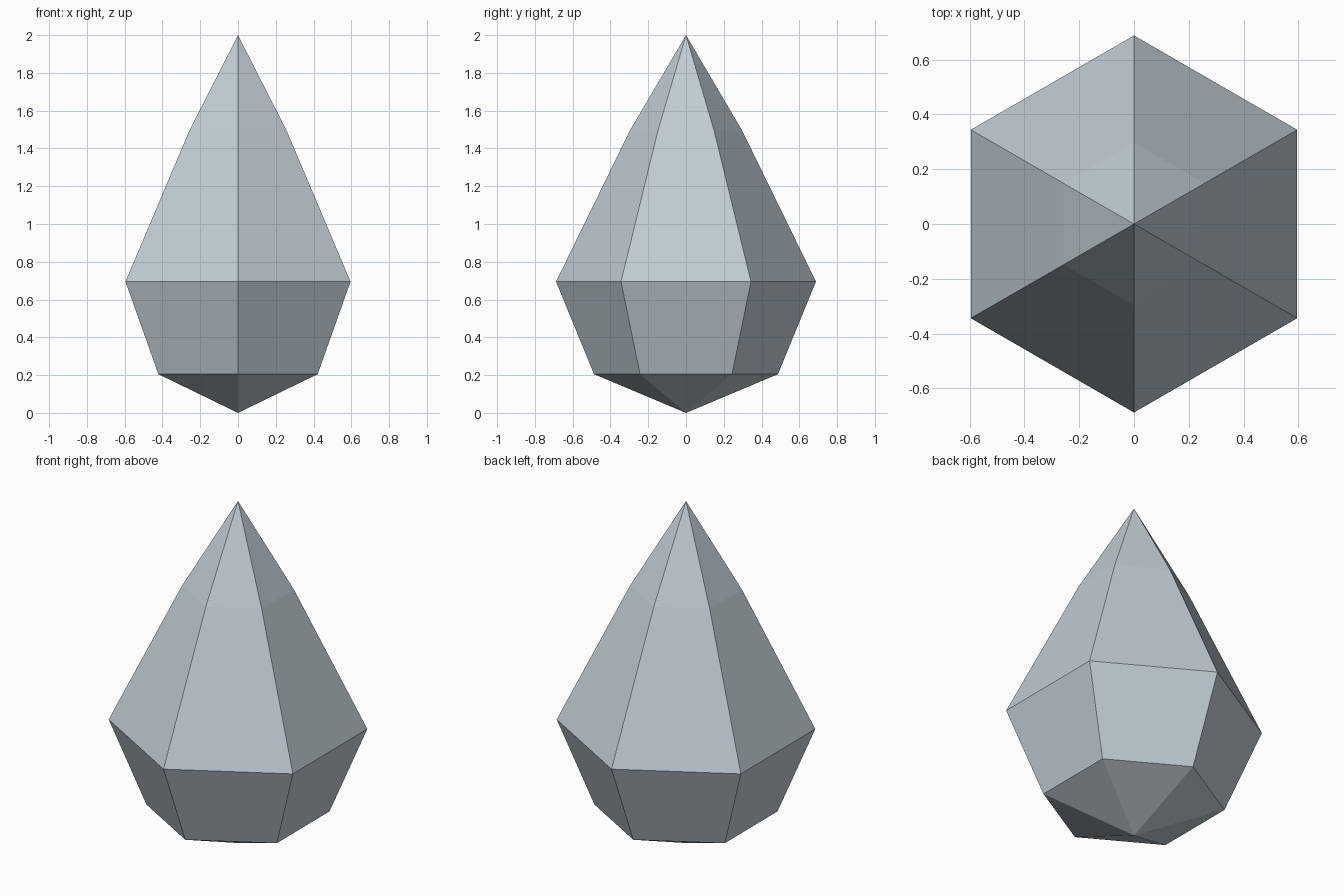
import bpy
import bmesh
from math import cos, sin, pi

cube = bpy.data.objects.get("Cube")
if cube:
    bpy.data.objects.remove(cube, do_unlink=True)

# Single pale blue-grey stone colour
mat = bpy.data.materials.new("pale_blue_grey")
mat.use_nodes = True
colour = (0.53, 0.61, 0.66, 1.0)
mat.diffuse_color = colour
mat.node_tree.nodes["Principled BSDF"].inputs["Base Color"].default_value = colour

# Six-sided rings as (radius, height), closed by a point at each end
SIDES = 6
PROFILE = [(0.487, 0.205), (0.688, 0.695), (0.297, 1.495)]

bm = bmesh.new()
bottom = bm.verts.new((0, 0, 0))
top = bm.verts.new((0, 0, 2))
rings = []
for radius, height in PROFILE:
    angles = [pi / 2 + 2 * pi * i / SIDES for i in range(SIDES)]
    rings.append([bm.verts.new((radius * cos(a), radius * sin(a), height)) for a in angles])

# Facets of the gem
for i in range(SIDES):
    j = (i + 1) % SIDES
    bm.faces.new((bottom, rings[0][j], rings[0][i]))
    for lower, upper in zip(rings, rings[1:]):
        bm.faces.new((lower[i], lower[j], upper[j], upper[i]))
    bm.faces.new((rings[-1][i], rings[-1][j], top))

bmesh.ops.recalc_face_normals(bm, faces=bm.faces)
mesh = bpy.data.meshes.new("crystal_drop")
bm.to_mesh(mesh)
bm.free()
mesh.materials.append(mat)
crystal = bpy.data.objects.new("crystal_drop", mesh)
bpy.context.collection.objects.link(crystal)
